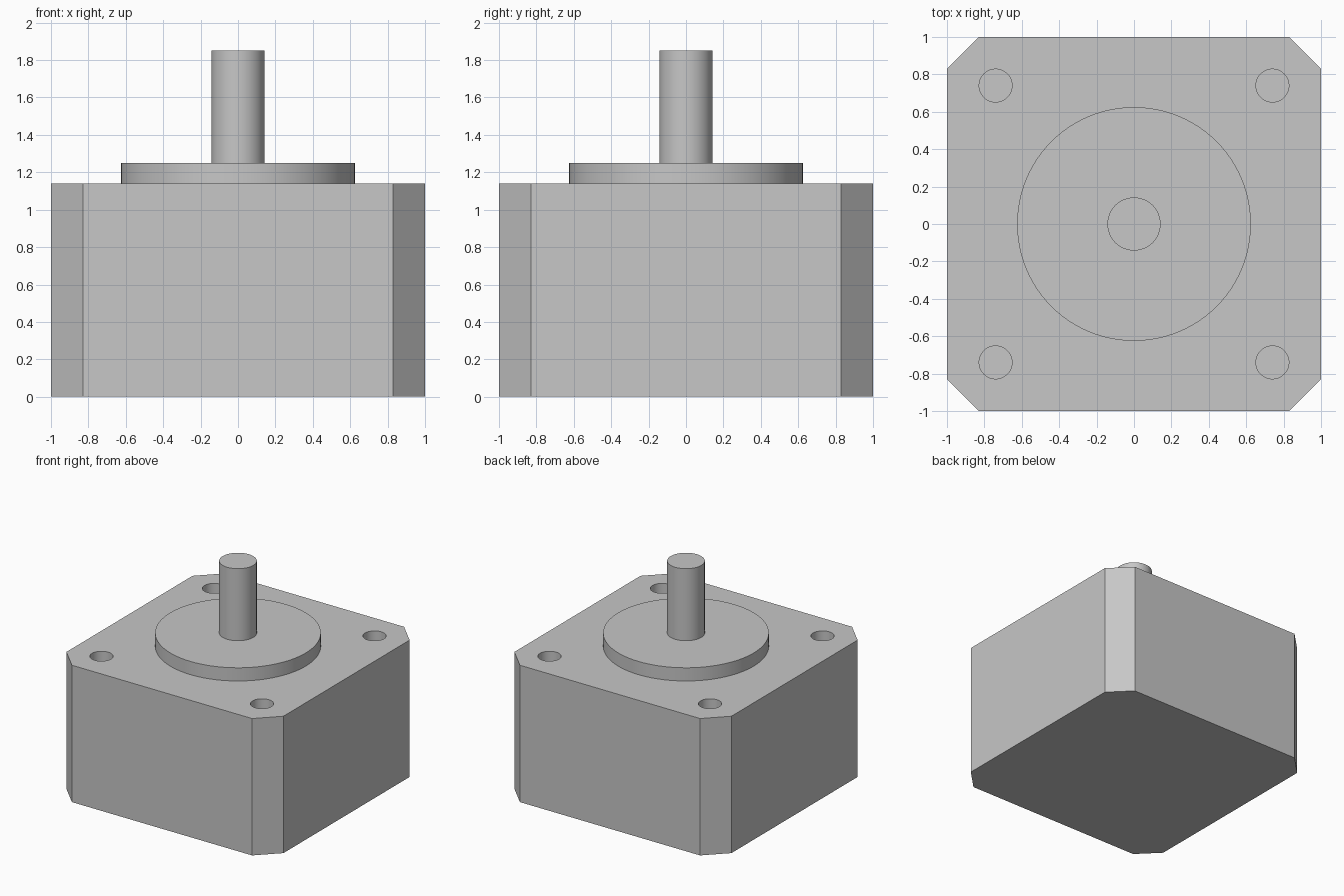
import bpy
import bmesh

cube = bpy.data.objects.get("Cube")
if cube:
    bpy.data.objects.remove(cube, do_unlink=True)

BODY_TOP, BOSS_TOP, SHAFT_TOP = 1.14, 1.25, 1.85
HALF, FLAT = 1.0, 0.83
HOLE_POS, HOLE_RADIUS, HOLE_DEPTH = 0.74, 0.088, 0.24

grey = bpy.data.materials.new("light grey metal")
grey.use_nodes = True
colour = (0.57, 0.57, 0.57, 1)
grey.diffuse_color = colour
grey.node_tree.nodes["Principled BSDF"].inputs["Base Color"].default_value = colour


def activate(obj):
    bpy.ops.object.select_all(action="DESELECT")
    obj.select_set(True)
    bpy.context.view_layer.objects.active = obj


def cylinder(name, radius, bottom, top, x=0, y=0, sides=64):
    bpy.ops.mesh.primitive_cylinder_add(
        vertices=sides, radius=radius, depth=top - bottom,
        location=(x, y, (bottom + top) / 2))
    obj = bpy.context.object
    obj.name = name
    obj.data.materials.append(grey)
    bpy.ops.object.shade_smooth_by_angle()
    return obj


# Square housing with chamfered corners, extruded from its outline
outline = [(FLAT, -HALF), (HALF, -FLAT), (HALF, FLAT), (FLAT, HALF),
           (-FLAT, HALF), (-HALF, FLAT), (-HALF, -FLAT), (-FLAT, -HALF)]
bm = bmesh.new()
base = bm.faces.new([bm.verts.new((x, y, 0)) for x, y in outline])
top = bmesh.ops.extrude_face_region(bm, geom=[base], use_keep_orig=True)
bmesh.ops.translate(bm, vec=(0, 0, BODY_TOP),
                    verts=[v for v in top["geom"] if isinstance(v, bmesh.types.BMVert)])
bmesh.ops.recalc_face_normals(bm, faces=bm.faces)
mesh = bpy.data.meshes.new("motor_housing")
bm.to_mesh(mesh)
bm.free()
mesh.materials.append(grey)
housing = bpy.data.objects.new("motor_housing", mesh)
bpy.context.collection.objects.link(housing)

# Blind mounting holes in the four corners
for sx in (-1, 1):
    for sy in (-1, 1):
        cutter = cylinder("hole_cutter", HOLE_RADIUS, BODY_TOP - HOLE_DEPTH,
                          BODY_TOP + 0.1, sx * HOLE_POS, sy * HOLE_POS, 48)
        activate(housing)
        cut = housing.modifiers.new("mounting_hole", "BOOLEAN")
        cut.operation = "DIFFERENCE"
        cut.solver = "EXACT"
        cut.object = cutter
        bpy.ops.object.modifier_apply(modifier=cut.name)
        bpy.data.objects.remove(cutter, do_unlink=True)
activate(housing)
bpy.ops.object.shade_smooth_by_angle()

# Raised pilot boss and output shaft
cylinder("pilot_boss", 0.625, BODY_TOP, BOSS_TOP, sides=96)
cylinder("output_shaft", 0.142, BOSS_TOP, SHAFT_TOP)
